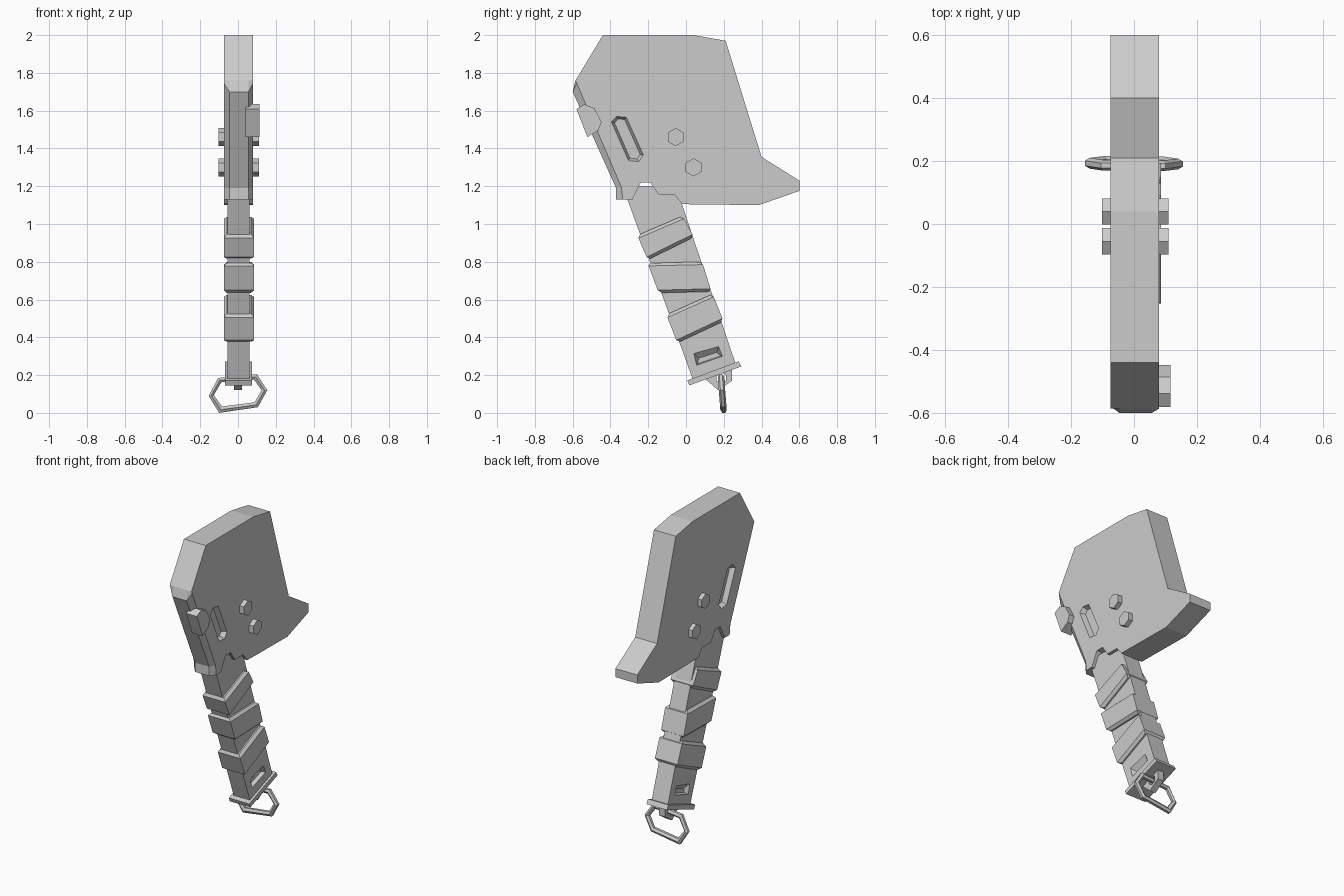
import bpy, bmesh, math
from mathutils import Vector

if "Cube" in bpy.data.objects:
    bpy.data.objects.remove(bpy.data.objects["Cube"])

XL, XR = -0.075, 0.08          # blade side faces
MID = (XL + XR) / 2


def make(name, rings, cyclic=False):
    """Bridge equal-length rings of 3D points; cap the ends unless cyclic."""
    bm = bmesh.new()
    vr = [[bm.verts.new(p) for p in r] for r in rings]
    n = len(vr[0])
    pairs = list(zip(vr, vr[1:])) + ([(vr[-1], vr[0])] if cyclic else [])
    for a, b in pairs:
        for i in range(n):
            j = (i + 1) % n
            bm.faces.new((a[i], a[j], b[j], b[i]))
    if not cyclic:
        bm.faces.new(vr[0])
        bm.faces.new(vr[-1][::-1])
    bmesh.ops.recalc_face_normals(bm, faces=bm.faces)
    me = bpy.data.meshes.new(name)
    bm.to_mesh(me)
    bm.free()
    ob = bpy.data.objects.new(name, me)
    bpy.context.collection.objects.link(ob)
    return ob


def side(name, *sections):
    """Loft (x, yz-profile) sections along x."""
    return make(name, [[(x, y, z) for y, z in prof] for x, prof in sections])


def cut(target, cutter):
    m = target.modifiers.new("cut", 'BOOLEAN')
    m.operation, m.solver, m.object = 'DIFFERENCE', 'EXACT', cutter
    bpy.context.view_layer.objects.active = target
    bpy.ops.object.modifier_apply(modifier=m.name)
    bpy.data.objects.remove(cutter, do_unlink=True)


def recess(target, outer, inner, half, depth):
    """Tapered pocket on both sides of the target."""
    for s in (-1, 1):
        cut(target, side("cutter", (MID + s * (half + 0.001), outer),
                         (MID + s * (half - depth), inner)))


def hexagon(y, z, r):
    return [(y + r * math.sin(k * math.pi / 3), z + r * math.cos(k * math.pi / 3)) for k in range(6)]


# Blade, with chamfered spine
common = [(-0.585, 1.76), (-0.44, 2.0), (0.04, 2.0), (0.21, 1.97), (0.40, 1.355),
          (0.6, 1.23), (0.6, 1.175), (0.385, 1.10), (-0.02, 1.105), (-0.06, 1.155),
          (-0.145, 1.155), (-0.19, 1.22), (-0.24, 1.22), (-0.285, 1.13)]
face = common + [(-0.335, 1.13), (-0.342, 1.195), (-0.578, 1.745)]
spine = common + [(-0.37, 1.13), (-0.37, 1.19), (-0.6, 1.70)]
blade = side("blade", (XL, face), (XL + 0.03, spine), (XR - 0.025, spine), (XR, face))

# Long slot in each blade side
slot = [(-0.395, 1.54), (-0.368, 1.57), (-0.315, 1.565), (-0.225, 1.365), (-0.25, 1.33), (-0.305, 1.335)]
cy, cz = -0.31, 1.45
slot_in = [(-0.378, 1.535), (-0.36, 1.557), (-0.325, 1.553), (-0.242, 1.367), (-0.26, 1.344), (-0.297, 1.349)]
recess(blade, slot, slot_in, (XR - XL) / 2, 0.03)

# Hexagonal bolts through the blade
for i, (y, z) in enumerate([(-0.055, 1.46), (0.04, 1.30)]):
    side(f"bolt_{i + 1}", (-0.102, hexagon(y, z, 0.048)), (0.11, hexagon(y, z, 0.048)))

# Clip on the right of the spine
clip = [(-0.58, 1.608), (-0.538, 1.634), (-0.485, 1.613), (-0.447, 1.54), (-0.463, 1.497), (-0.522, 1.46)]
side("spine_clip", (0.04, clip), (0.115, clip))

# Handle core
core = [(-0.31, 1.13), (-0.27, 1.20), (-0.06, 1.20), (-0.02, 1.10), (0.262, 0.262), (0.035, 0.18)]
handle = side("handle", (-0.055, core), (0.06, core))
recess(handle, [(0.04, 0.315), (0.172, 0.352), (0.193, 0.30), (0.056, 0.252)],
       [(0.066, 0.289), (0.162, 0.32), (0.186, 0.302), (0.062, 0.260)], 0.0575, 0.025)

# Grip wraps: slanted bands with bevelled ends
axis = Vector((0.345, -0.94))
wraps = [((-0.252, 0.925), (-0.012, 1.028), (0.035, 0.945), (-0.208, 0.825)),
         ((-0.198, 0.778), (0.09, 0.785), (0.13, 0.657), (-0.15, 0.65)),
         ((-0.098, 0.505), (0.147, 0.615), (0.193, 0.50), (-0.052, 0.385))]
for i, (tl, tr, br, bl) in enumerate(wraps):
    def ring(l, r, shift, inset):
        l, r = Vector(l) + axis * shift, Vector(r) + axis * shift
        d = (r - l).normalized() * inset
        l, r = l + d, r - d
        a, b = -0.075 + inset, 0.085 - inset
        return [(a, *l), (b, *l), (b, *r), (a, *r)]
    make(f"grip_wrap_{i + 1}", [ring(tl, tr, -0.016, 0.016), ring(tl, tr, 0, 0),
                                ring(bl, br, 0, 0), ring(bl, br, 0.016, 0.016)])

# Pommel plate
plate = [(0.007, 0.172), (0.278, 0.273), (0.294, 0.246), (0.018, 0.146)]
side("pommel_plate", (-0.07, plate), (0.075, plate))

# Lug with a hole for the ring
lug_prof = [(0.09, 0.19), (0.17, 0.12), (0.243, 0.17), (0.243, 0.245)]
lug = side("ring_lug", (-0.02, lug_prof), (0.022, lug_prof))
hole = hexagon(0.187, 0.185, 0.03)
cut(lug, side("cutter", (-0.1, hole), (0.1, hole)))

# Hexagonal hanging ring, bevelled section, slightly tilted
outer = [(-0.155, 0.09), (-0.105, 0.185), (0.10, 0.205), (0.155, 0.12), (0.105, 0.03), (-0.10, 0.0)]
inner = [(-0.128, 0.094), (-0.088, 0.162), (0.085, 0.176), (0.125, 0.12), (0.088, 0.056), (-0.085, 0.034)]
section = [(0, -0.008), (0.5, -0.017), (1, -0.008), (1, 0.008), (0.5, 0.017), (0, 0.008)]
rings = []
for o, n in zip(outer, inner):
    pts = []
    for t, dy in section:
        p = Vector(o).lerp(Vector(n), t)
        pts.append((p.x, 0.2 - 0.08 * p.y + dy, p.y))
    rings.append(pts)
make("hanging_ring", rings, cyclic=True)
